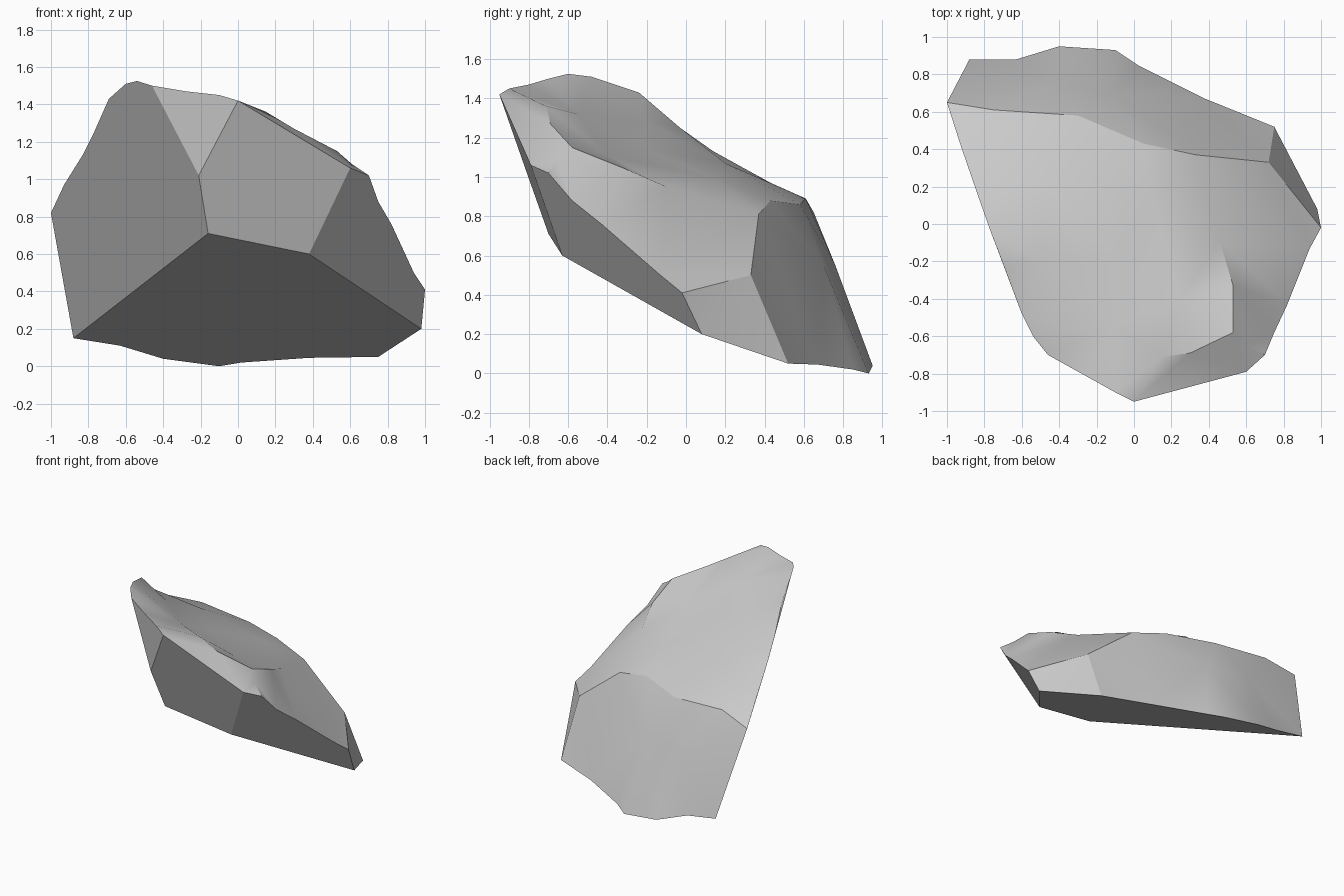
import bpy, bmesh, math
from mathutils import Vector
from mathutils.geometry import delaunay_2d_cdt

if "Cube" in bpy.data.objects:
    bpy.data.objects.remove(bpy.data.objects["Cube"])

# rim of the broken stone, walked once around
left_rim = [(-.88, .88, .15), (-1, .65, .82), (-.93, .43, .97), (-.83, .14, 1.13),
            (-.77, -.03, 1.25), (-.69, -.24, 1.43), (-.6, -.48, 1.51), (-.54, -.6, 1.525),
            (-.46, -.7, 1.5)]
top_rim = [(-.28, -.8, 1.47), (-.1, -.9, 1.45), (0, -.95, 1.42)]
right_rim = [(.6, -.79, 1.06), (.7, -.7, 1.02), (.75, -.58, .88), (.82, -.43, .76),
             (.94, -.13, .5), (1, -.02, .41), (.98, .08, .2)]
back_rim = [(.75, .52, .05), (.38, .67, .045), (.02, .85, .02), (-.1, .93, 0),
            (-.4, .95, .04), (-.63, .88, .11)]
rim = left_rim + top_rim + right_rim + back_rim
n = len(rim)

# weathered upper surface: front ledge, right ridge, back brow, hollow
surface = [(.15, -.71, 1.36), (.3, -.69, 1.27), (.53, -.58, 1.15), (.61, -.65, 1.08),
           (.53, -.33, 1.05), (.46, -.1, .95), (.33, .37, .81), (.72, .33, .5),
           (.05, .43, .88), (-.75, .61, .89), (-.3, .58, .86),
           (-.1, -.2, 1.14), (-.45, .2, 1.07), (.1, .15, .99), (-.1, -.55, 1.32),
           (-.5, -.2, 1.28), (.25, -.4, 1.11), (-.45, .76, .55), (-.12, .7, .55)]

# inner corners of the chipped front facets
chips = [(-.16, -.7, .71), (-.21, -.81, 1.02), (.38, -.63, .6)]

points = [Vector(p) for p in rim + surface + chips]
s = n
crown = rim.index((0, -.95, 1.42))
peak = rim.index((-.46, -.7, 1.5))
ledge = rim.index((.6, -.79, 1.06))
toe = rim.index((.98, .08, .2))
heel = rim.index((.75, .52, .05))

# triangulate the upper surface, seen square to the slab
edges = [(i, (i + 1) % n) for i in range(n)]
edges += [(crown, s), (s, s + 1), (s + 1, s + 2), (s + 2, s + 3), (s + 3, ledge),
          (s + 2, s + 4), (s + 4, s + 5), (s + 5, s + 6), (s + 6, s + 7), (s + 7, heel),
          (s + 6, s + 8), (s + 8, s + 10), (1, s + 9), (s + 9, s + 10)]
flat = [Vector((p.x, p.y * .8 - p.z * .6)) for p in points[:n + len(surface)]]
res = delaunay_2d_cdt(flat, edges, [], 1, 1e-5)
faces = [[res[3][i][0] for i in f] for f in res[2]]

# flat chipped facets: left, top, middle, right, underside
a = n + len(surface)
b, c = a + 1, a + 2
faces += [list(range(0, peak + 1)) + [b, a],
          list(range(peak, crown + 1)) + [b],
          [a, b, crown, ledge, c],
          list(range(ledge, toe + 1)) + [c],
          list(range(toe, n)) + [0, a, c]]

bm = bmesh.new()
verts = [bm.verts.new(p) for p in points]
for f in faces:
    if len(set(f)) > 2:
        bm.faces.new([verts[i] for i in f])
bmesh.ops.recalc_face_normals(bm, faces=bm.faces)
mesh = bpy.data.meshes.new("rock")
bm.to_mesh(mesh)
bm.free()
rock = bpy.data.objects.new("rock", mesh)
bpy.context.collection.objects.link(rock)
bpy.context.view_layer.objects.active = rock
rock.select_set(True)
bpy.ops.object.shade_smooth_by_angle(angle=math.radians(28))
